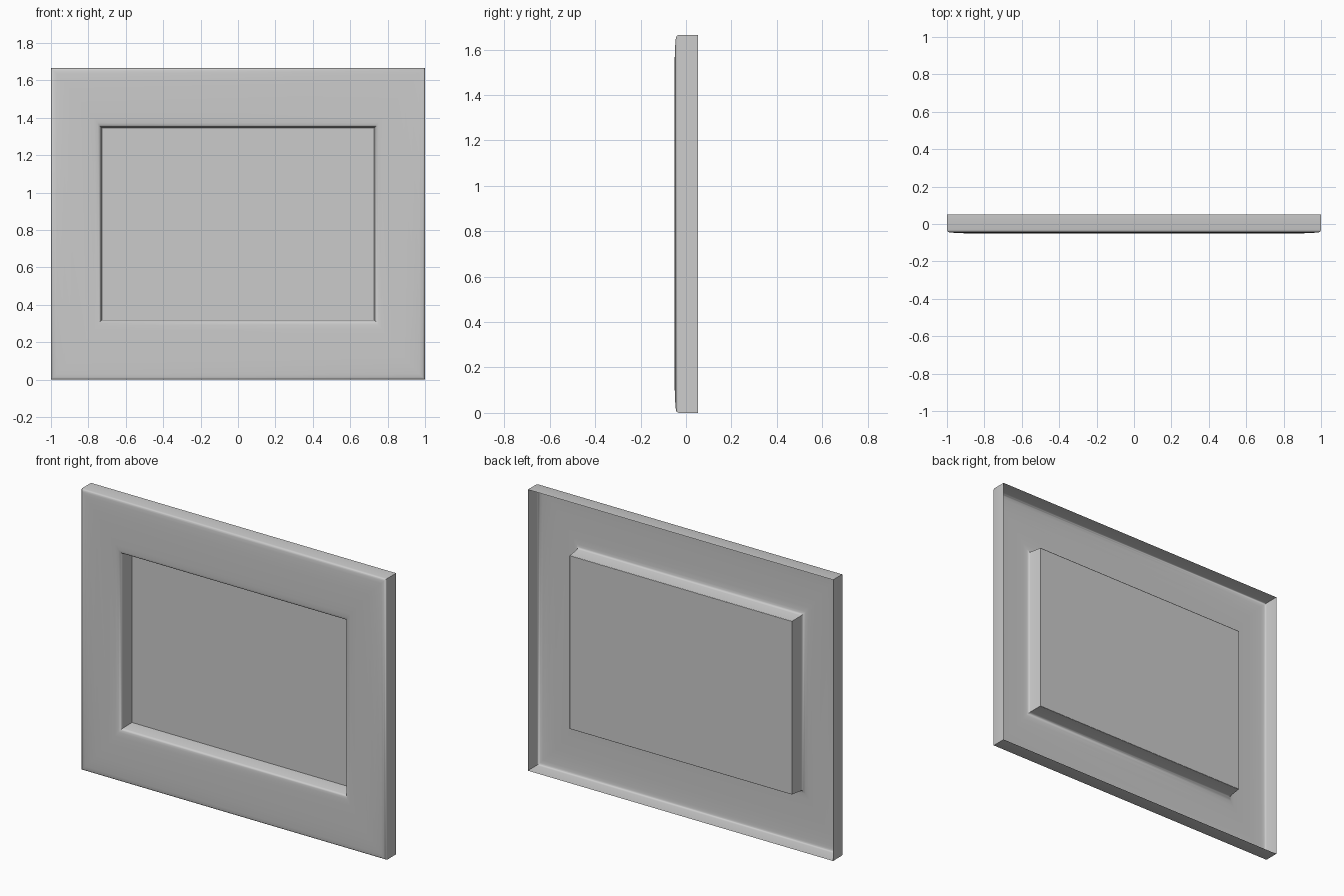
import bpy, bmesh, math

if "Cube" in bpy.data.objects:
    bpy.data.objects.remove(bpy.data.objects["Cube"])

HX, HZ = 1.0, 0.8325        # outer half sizes
IX, IZ = 0.265, 0.313       # border widths at the opening


def finish(name, bm):
    me = bpy.data.meshes.new(name)
    bm.to_mesh(me)
    bm.free()
    ob = bpy.data.objects.new(name, me)
    bpy.context.collection.objects.link(ob)
    bpy.context.view_layer.objects.active = ob
    ob.select_set(True)
    bpy.ops.object.shade_smooth_by_angle(angle=math.radians(40))
    ob.select_set(False)
    return ob


def ring(bm, inset, y):
    # small insets stay equal on all sides; wide ones follow the opening
    t = inset / IX
    x = HX - inset
    z = HZ - inset - (IZ - IX) * min(t, 1) ** 2
    return [bm.verts.new((sx * x, y, HZ + sz * z))
            for sx, sz in ((-1, -1), (1, -1), (1, 1), (-1, 1))]


# Frame moulding: open-backed shell swept around the rectangle
profile = [(0, 0.052), (0, -0.030), (0.002, -0.037), (0.006, -0.042),
           (0.013, -0.0445), (0.03, -0.0465), (0.07, -0.049), (0.11, -0.05),
           (0.19, -0.05), (0.23, -0.049), (0.25, -0.047), (0.259, -0.043),
           (0.264, -0.037), (0.266, -0.03), (0.272, 0.05)]
bm = bmesh.new()
rings = [ring(bm, d, y) for d, y in profile]
for a, b in zip(rings, rings[1:]):
    for i in range(4):
        j = (i + 1) % 4
        bm.faces.new((a[i], a[j], b[j], b[i]))
finish("frame", bm)

# Picture panel closing the back of the opening
bm = bmesh.new()
bm.faces.new(ring(bm, 0.271, 0.048))
finish("picture_panel", bm)
